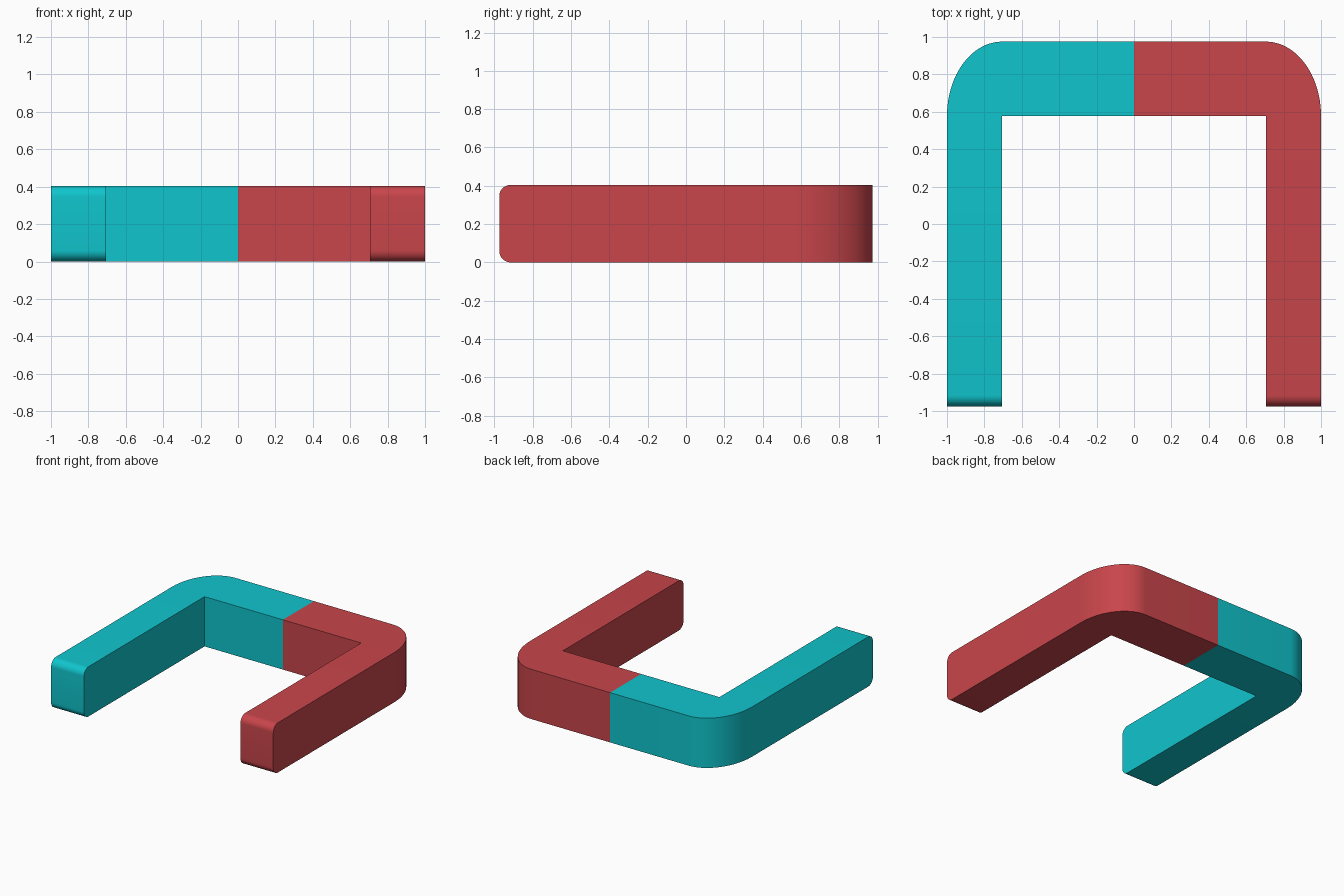
import bpy, bmesh
from math import sin, cos, pi

if "Cube" in bpy.data.objects:
    bpy.data.objects.remove(bpy.data.objects["Cube"])

HEIGHT = 0.405            # thickness in z
INNER_X, INNER_Y = 0.705, 0.577
OUTER_X, OUTER_Y = 1.0, 0.975
TIP_RADIUS = 0.06
CORNER_STEPS = 24


def make_material(name, color):
    mat = bpy.data.materials.new(name)
    mat.diffuse_color = color
    mat.use_nodes = True
    mat.node_tree.nodes["Principled BSDF"].inputs["Base Color"].default_value = mat.diffuse_color
    return mat


def make_half(name, side, mat):
    # L-shaped plan outline with an elliptical outer corner
    outline = [(0, OUTER_Y), (0, INNER_Y), (INNER_X, INNER_Y),
               (INNER_X, -OUTER_Y), (OUTER_X, -OUTER_Y)]
    for i in range(CORNER_STEPS + 1):
        a = pi / 2 * i / CORNER_STEPS
        outline.append((INNER_X + (OUTER_X - INNER_X) * cos(a),
                        INNER_Y + (OUTER_Y - INNER_Y) * sin(a)))

    bm = bmesh.new()
    base = bm.faces.new([bm.verts.new((side * x, y, 0)) for x, y in outline])
    ext = bmesh.ops.extrude_face_region(bm, geom=[base], use_keep_orig=True)
    top = [v for v in ext["geom"] if isinstance(v, bmesh.types.BMVert)]
    bmesh.ops.translate(bm, verts=top, vec=(0, 0, HEIGHT))

    # Rounded top and bottom edges of the arm tip
    tip = [e for e in bm.edges
           if all(abs(v.co.y + OUTER_Y) < 1e-4 for v in e.verts)
           and abs(e.verts[0].co.z - e.verts[1].co.z) < 1e-4]
    bmesh.ops.bevel(bm, geom=tip, offset=TIP_RADIUS, segments=10,
                    profile=0.5, affect='EDGES')
    bmesh.ops.recalc_face_normals(bm, faces=bm.faces)

    mesh = bpy.data.meshes.new(name)
    bm.to_mesh(mesh)
    bm.free()
    mesh.materials.append(mat)
    obj = bpy.data.objects.new(name, mesh)
    bpy.context.collection.objects.link(obj)

    bpy.ops.object.select_all(action='DESELECT')
    obj.select_set(True)
    bpy.context.view_layer.objects.active = obj
    bpy.ops.object.shade_smooth_by_angle(angle=pi / 6)


# Two mirrored halves of the magnet
make_half("left_half", -1, make_material("teal", (0.005, 0.56, 0.61, 1)))
make_half("right_half", 1, make_material("red", (0.58, 0.06, 0.07, 1)))
